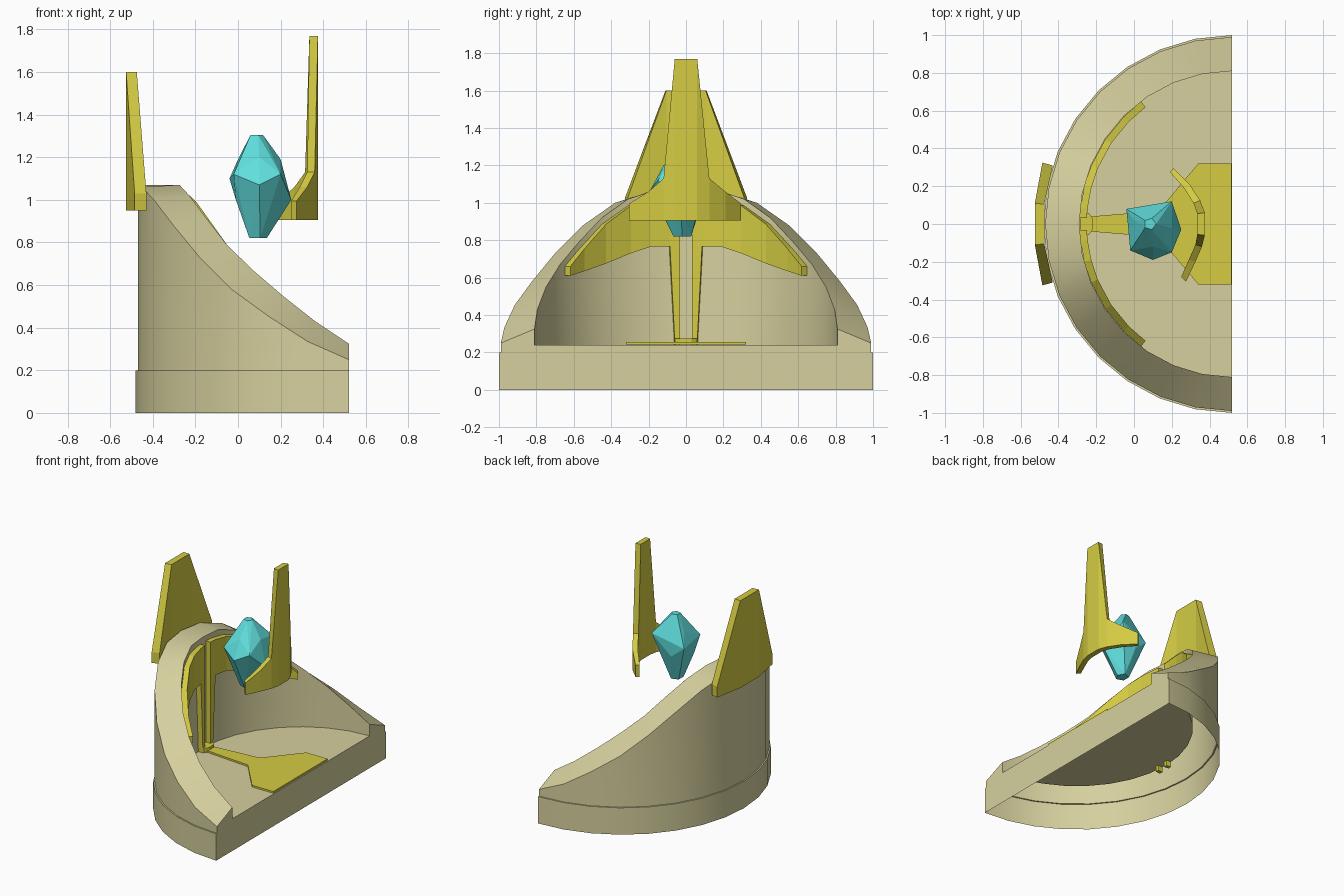
import bpy, bmesh
from math import sin, cos, asin, pi

cube = bpy.data.objects.get("Cube")
if cube:
    bpy.data.objects.remove(cube)


def material(name, rgb):
    m = bpy.data.materials.new(name)
    m.use_nodes = True
    m.diffuse_color = (*rgb, 1)
    m.node_tree.nodes["Principled BSDF"].inputs["Base Color"].default_value = (*rgb, 1)
    return m


stone = material("pale stone", (0.67, 0.63, 0.34))
gold = material("gold", (0.66, 0.60, 0.055))
crystal_blue = material("crystal cyan", (0.115, 0.73, 0.72))


def finish(name, bm, mat, smooth=False):
    bmesh.ops.recalc_face_normals(bm, faces=bm.faces)
    me = bpy.data.meshes.new(name)
    bm.to_mesh(me)
    bm.free()
    me.materials.append(mat)
    ob = bpy.data.objects.new(name, me)
    bpy.context.collection.objects.link(ob)
    if smooth:
        bpy.ops.object.select_all(action="DESELECT")
        ob.select_set(True)
        bpy.context.view_layer.objects.active = ob
        bpy.ops.object.shade_smooth_by_angle(angle=pi / 6)
    return ob


def bridge(bm, loops, closed):
    """Join successive vertex loops with quads."""
    n = len(loops[0])
    for a, b in zip(loops, loops[1:]):
        for i in range(n if closed else n - 1):
            j = (i + 1) % n
            bm.faces.new((a[i], a[j], b[j], b[i]))


def bent_plate(name, columns):
    """Standing plate from columns of (inner xy, outer xy, low, high)."""
    bm = bmesh.new()
    loops = [[bm.verts.new(p) for p in ((*i, lo), (*o, lo), (*o, hi), (*i, hi))]
             for i, o, lo, hi in columns]
    bridge(bm, loops, True)
    bm.faces.new(loops[0])
    bm.faces.new(loops[-1])
    return finish(name, bm, gold)


def prism(name, outline, low, high):
    """Flat plate from an xy outline."""
    bm = bmesh.new()
    loops = [[bm.verts.new((x, y, z)) for x, y in outline] for z in (low, high)]
    bridge(bm, loops, True)
    for loop in loops:
        bm.faces.new(loop)
    return finish(name, bm, gold)


CX, INNER, FLOOR = 0.52, 0.81, 0.24


def around(r, a):
    return CX - r * cos(a), r * sin(a)


# Half-round wall with swooping rim, floor and front face, open underneath
outer_rim = [1.07, 1.06, 1.0, 0.88, 0.73, 0.58, 0.455, 0.335, 0.25]
inner_rim = [1.07, 1.07, 1.02, 0.92, 0.79, 0.67, 0.55, 0.43, 0.325]
bm = bmesh.new()
rings = []
for k in range(-8, 9):
    zo, zi = outer_rim[abs(k)], inner_rim[abs(k)]
    section = ((1, 0), (1, 0.2), (0.99, 0.2), (0.99, zo), (INNER, zi), (INNER, FLOOR))
    rings.append([bm.verts.new((*around(r, k * pi / 16), z)) for r, z in section])
bridge(bm, rings, False)
bm.faces.new([r[-1] for r in rings])
bm.faces.new(rings[0] + rings[-1][::-1])
finish("half_round_wall", bm, stone, True)

# Gold trim wings with legs on the inner wall
trim = [(0.033, 0.2, 1.03), (0.06, 0.2, 1.03), (0.09, 0.765, 1.03),
        (0.2, 0.765, 1.02), (0.31, 0.73, 0.985), (0.45, 0.675, 0.885),
        (0.57, 0.635, 0.755), (0.65, 0.61, 0.66)]
for side, sign in (("left", 1), ("right", -1)):
    cols = []
    for y, lo, hi in trim:
        a = sign * asin(y / INNER)
        cols.append((around(0.77, a), around(0.808, a), lo, hi))
    bent_plate("wall_trim_" + side, cols)

# Three-panel fin on the back of the wall
bent_plate("back_fin", [
    ((-0.43, -0.31), (-0.485, -0.325), 0.95, 1.03),
    ((-0.475, -0.105), (-0.525, -0.11), 0.95, 1.6),
    ((-0.475, 0.105), (-0.525, 0.11), 0.95, 1.6),
    ((-0.43, 0.31), (-0.485, 0.325), 0.95, 1.03)])

# Floating curved fin in front of the crystal
bent_plate("front_fin", [
    ((0.25, -0.28), (0.275, -0.305), 0.905, 0.995),
    ((0.29, -0.19), (0.325, -0.2), 0.905, 1.06),
    ((0.325, -0.11), (0.36, -0.12), 0.905, 1.13),
    ((0.335, -0.055), (0.375, -0.06), 0.905, 1.77),
    ((0.335, 0.055), (0.375, 0.06), 0.905, 1.77),
    ((0.315, 0.11), (0.35, 0.125), 0.905, 1.13),
    ((0.265, 0.19), (0.295, 0.21), 0.905, 1.06),
    ((0.19, 0.275), (0.21, 0.295), 0.905, 0.995)])

# Floor inlay: narrow stem widening into a plate
half = [(-0.285, 0.035), (0.13, 0.07), (0.34, 0.32), (0.515, 0.32)]
prism("floor_inlay", half + [(x, -y) for x, y in half[::-1]], 0.242, 0.255)
foot = [(-0.285, 0.04), (-0.24, 0.06), (-0.22, 0.03)]
prism("stem_foot", foot + [(x, -y) for x, y in foot[::-1]], 0.242, 0.275)

# Faceted floating crystal
bm = bmesh.new()
girdle = [(-0.04, 0.08, 1.1), (-0.02, -0.14, 1.12), (0.1, -0.19, 1.07),
          (0.2, -0.15, 1.12), (0.25, -0.03, 1.0), (0.2, 0.12, 1.17),
          (0.0, 0.02, 1.19), (0.1, -0.12, 1.2), (0.2, -0.02, 1.19),
          (-0.01, -0.08, 1.0), (0.06, 0.09, 1.02)]
for p in girdle:
    bm.verts.new(p)
for k in range(5):
    a = k * 2 * pi / 5
    bm.verts.new((0.085 + 0.032 * cos(a), 0.032 * sin(a), 1.305))
    bm.verts.new((0.09 + 0.045 * cos(a), -0.02 + 0.05 * sin(a), 0.82))
bmesh.ops.convex_hull(bm, input=bm.verts)
bmesh.ops.delete(bm, geom=[v for v in bm.verts if not v.link_faces], context="VERTS")
finish("crystal", bm, crystal_blue)
